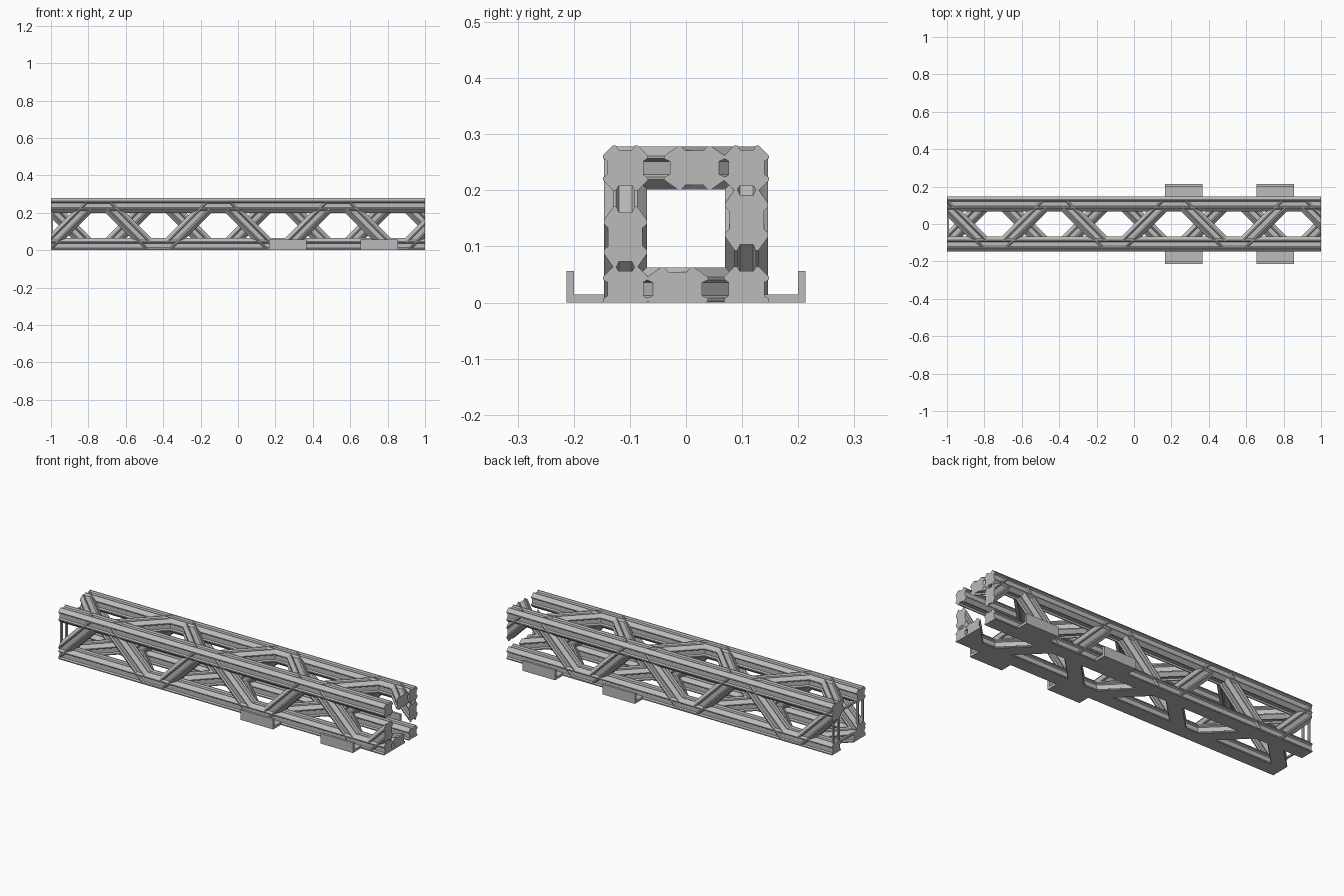
import bpy, bmesh, math
from mathutils import Vector, Matrix

if "Cube" in bpy.data.objects:
    bpy.data.objects.remove(bpy.data.objects["Cube"])

MID = 0.132      # height of the truss axis
CH = 0.108       # chord offset from the axis
STEP = 0.32      # distance between brace nodes
NODE0 = -1.065   # first node, just past the left end

grey = bpy.data.materials.new("light_grey_metal")
grey.diffuse_color = (0.5, 0.5, 0.5, 1)
grey.use_nodes = True
grey.node_tree.nodes["Principled BSDF"].inputs["Base Color"].default_value = grey.diffuse_color

# Grooved square section: two ridges on each of four sides
SIDE = [(0.040, -0.022), (0.040, -0.017), (0.032, -0.012),
        (0.032, 0.012), (0.040, 0.017), (0.040, 0.022)]
SECTION = []
for q in range(4):
    a = q * math.pi / 2
    c, s = round(math.cos(a)), round(math.sin(a))
    SECTION += [(c * u - s * v, s * u + c * v) for u, v in SIDE]


def finish(bm, name):
    bmesh.ops.recalc_face_normals(bm, faces=bm.faces[:])
    me = bpy.data.meshes.new(name)
    bm.to_mesh(me)
    bm.free()
    me.materials.append(grey)
    ob = bpy.data.objects.new(name, me)
    bpy.context.collection.objects.link(ob)
    return ob


def crop(bm):
    """Trim to the beam ends and the flat underside, closing every cut."""
    for co, no in (((1, 0, 0), (1, 0, 0)), ((-1, 0, 0), (-1, 0, 0)),
                   ((0, 0, 0), (0, 0, -1))):
        bmesh.ops.bisect_plane(bm, geom=bm.verts[:] + bm.edges[:] + bm.faces[:],
                               dist=1e-6, plane_co=co, plane_no=no, clear_outer=True)
        rim = [e for e in bm.edges if e.is_boundary
               and all(abs((v.co - Vector(co)).dot(Vector(no))) < 1e-5 for v in e.verts)]
        if rim:
            bmesh.ops.holes_fill(bm, edges=rim, sides=0)


def loft(rings):
    bm = bmesh.new()
    vs = [[bm.verts.new(p) for p in r] for r in rings]
    n = len(vs[0])
    for a, b in zip(vs, vs[1:]):
        for i in range(n):
            j = (i + 1) % n
            bm.faces.new((a[i], a[j], b[j], b[i]))
    return bm, vs


def box(name, lo, hi):
    bm = bmesh.new()
    lo, hi = Vector(lo), Vector(hi)
    m = Matrix.Translation((lo + hi) / 2) @ Matrix.Diagonal((*(hi - lo), 1))
    bmesh.ops.create_cube(bm, size=1, matrix=m)
    return finish(bm, name)


# Four corner chords
for yn, sy in (("front", -1), ("back", 1)):
    for zn, sz in (("lower", -1), ("upper", 1)):
        bm, _ = loft([[(x, sy * CH + u, MID + sz * CH + v) for u, v in SECTION]
                      for x in (-1.1, 1.1)])
        crop(bm)
        finish(bm, f"{yn}_{zn}_chord")

# Zigzag braces, one mitred sweep per face
X, Y, Z = Vector((1, 0, 0)), Vector((0, 1, 0)), Vector((0, 0, 1))
H = 0.106
FLAT = (STEP - 2 * H) / 2


def brace(name, out, across, sign):
    path = []
    for k in range(-1, 9):
        x, t = NODE0 + k * STEP, sign * H * (-1) ** k
        path += [Vector((x - FLAT, t)), Vector((x + FLAT, t))]
    rings = []
    for i in range(1, len(path) - 1):
        d0 = (path[i] - path[i - 1]).normalized()
        d1 = (path[i + 1] - path[i]).normalized()
        tan = (d0 + d1).normalized()
        nrm = Vector((-tan.y, tan.x)) / tan.dot(d0)
        ring = []
        for u, v in SECTION:
            p = path[i] + nrm * v * 0.96
            ring.append(X * p.x + across * p.y + out * (CH + u * 0.96) + Z * MID)
        rings.append(ring)
    bm, _ = loft(rings)
    crop(bm)
    finish(bm, name)


brace("front_brace", -Y, Z, -1)
brace("back_brace", Y, Z, 1)
brace("top_brace", Z, Y, 1)
brace("bottom_brace", -Z, Y, -1)

# Thin paired bars closing the left end
for s in (-1, 1):
    for i, off in enumerate((0.084, 0.128)):
        y = s * off
        box("end_upright", (-1, y - 0.005, 0.05), (-0.99, y + 0.005, 0.22))
    box("end_crossbar", (-1, -0.08, MID + s * 0.084 - 0.005),
        (-0.99, 0.08, MID + s * 0.084 + 0.005))

# L-shaped side brackets
L = [(0.13, 0), (0.213, 0), (0.213, 0.056), (0.2, 0.056), (0.2, 0.014), (0.13, 0.014)]
for sn, s in (("front", -1), ("back", 1)):
    for x0, x1 in ((0.165, 0.365), (0.655, 0.855)):
        bm, vs = loft([[(x, s * y, z) for y, z in L] for x in (x0, x1)])
        for r in vs:
            bm.faces.new(r)
        finish(bm, f"{sn}_bracket")
